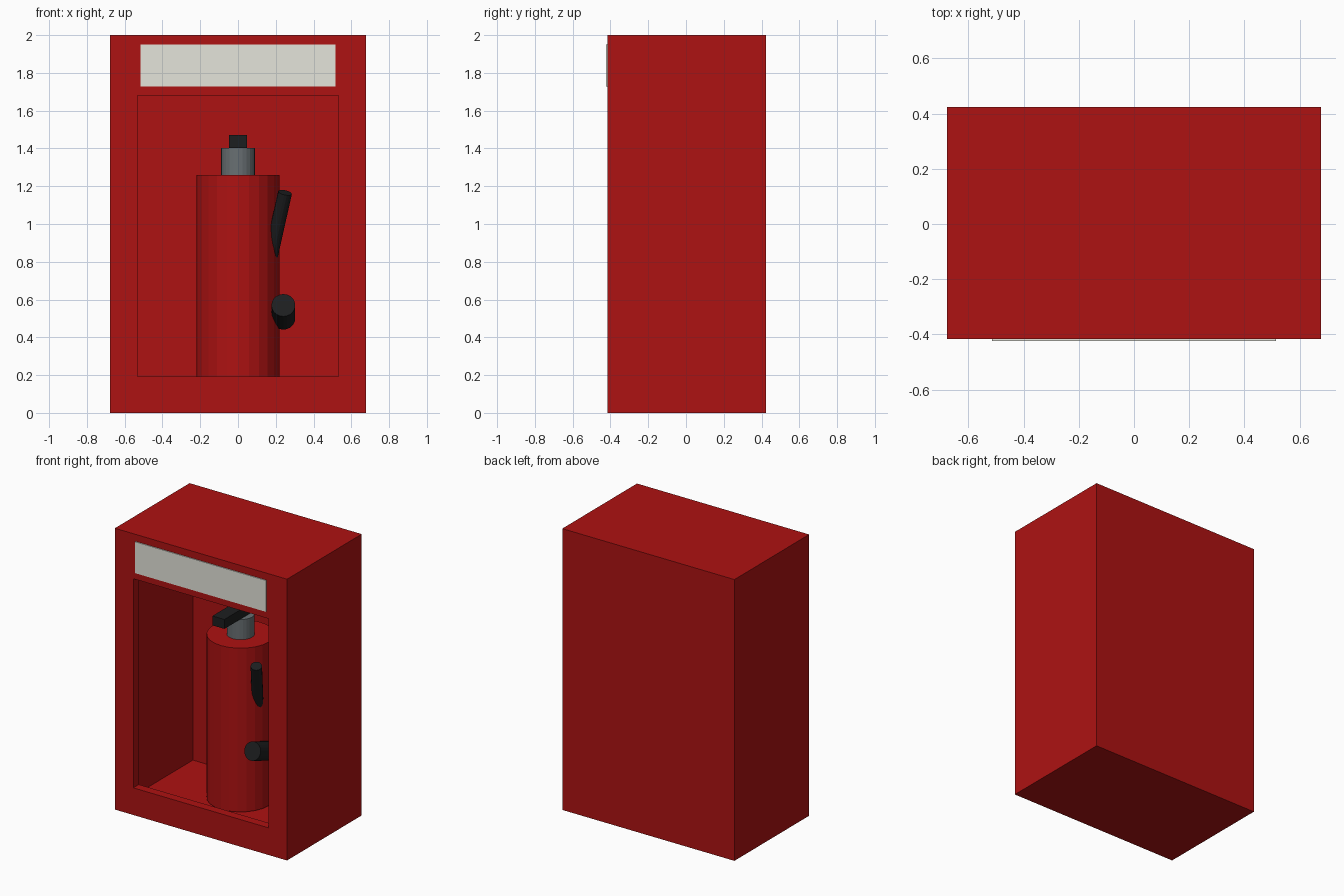
import bpy, bmesh
from mathutils import Vector

if "Cube" in bpy.data.objects:
    bpy.data.objects.remove(bpy.data.objects["Cube"])


def material(name, rgb):
    m = bpy.data.materials.new(name)
    m.diffuse_color = (*rgb, 1)
    m.use_nodes = True
    m.node_tree.nodes["Principled BSDF"].inputs["Base Color"].default_value = m.diffuse_color
    return m


RED = material("red_paint", (0.42, 0.006, 0.006))
BLACK = material("black_rubber", (0.012, 0.013, 0.014))
METAL = material("grey_metal", (0.14, 0.16, 0.17))
PALE = material("pale_label", (0.78, 0.78, 0.71))


def finish(name, bm, mat):
    bmesh.ops.recalc_face_normals(bm, faces=bm.faces[:])
    mesh = bpy.data.meshes.new(name)
    bm.to_mesh(mesh)
    bm.free()
    mesh.materials.append(mat)
    obj = bpy.data.objects.new(name, mesh)
    bpy.context.collection.objects.link(obj)
    return obj


def box(name, lo, hi, mat):
    lo, hi = Vector(lo), Vector(hi)
    bm = bmesh.new()
    bmesh.ops.create_cube(bm, size=1)
    bmesh.ops.scale(bm, vec=hi - lo, verts=bm.verts)
    bmesh.ops.translate(bm, vec=(lo + hi) / 2, verts=bm.verts)
    return finish(name, bm, mat)


def rod(name, a, b, radius, sides, mat):
    a, b = Vector(a), Vector(b)
    bm = bmesh.new()
    bmesh.ops.create_cone(bm, cap_ends=True, segments=sides, radius1=radius,
                          radius2=radius, depth=(b - a).length)
    turn = Vector((0, 0, 1)).rotation_difference(b - a).to_matrix()
    bmesh.ops.rotate(bm, matrix=turn, verts=bm.verts)
    bmesh.ops.translate(bm, vec=(a + b) / 2, verts=bm.verts)
    return finish(name, bm, mat)


# Cabinet: rectangular rings from the outer back, round the front lip, to the inner back
FRONT, BACK, WALL, LIP = -0.416, 0.423, 0.088, 0.062
rings = [  # half width, bottom, top, y
    (0.677, 0.0, 2.0, BACK),
    (0.677, 0.0, 2.0, FRONT),
    (0.532, 0.193, 1.68, FRONT),
    (0.532, 0.193, 1.68, FRONT + LIP),
    (0.677 - WALL, WALL, 2 - WALL, FRONT + LIP),
    (0.677 - WALL, WALL, 2 - WALL, BACK - WALL),
]
bm = bmesh.new()
loops = [[bm.verts.new(p) for p in ((-w, y, z0), (w, y, z0), (w, y, z1), (-w, y, z1))]
         for w, z0, z1, y in rings]
for r, s in zip(loops, loops[1:]):
    for i in range(4):
        j = (i + 1) % 4
        bm.faces.new((r[i], r[j], s[j], s[i]))
bm.faces.new(loops[0])
bm.faces.new(loops[-1])
finish("cabinet", bm, RED)

# Blank sign panel above the opening
box("sign_panel", (-0.515, -0.423, 1.727), (0.515, FRONT, 1.95), PALE)

# Extinguisher body, valve and lever
Y = 0.03
rod("extinguisher_body", (0, Y, 0.096), (0, Y, 1.26), 0.22, 24, RED)
rod("valve_neck", (0, Y, 1.25), (0, Y, 1.403), 0.09, 24, METAL)
box("lever", (-0.047, -0.22, 1.403), (0.047, 0.08, 1.47), BLACK)

# Hose stub and discharge horn
rod("hose", (0.249, -0.15, 1.166), (0.164, -0.01, 0.785), 0.037, 16, BLACK)
rod("horn", (0.24, -0.18, 0.57), (0.24, 0.01, 0.5), 0.063, 20, BLACK)
